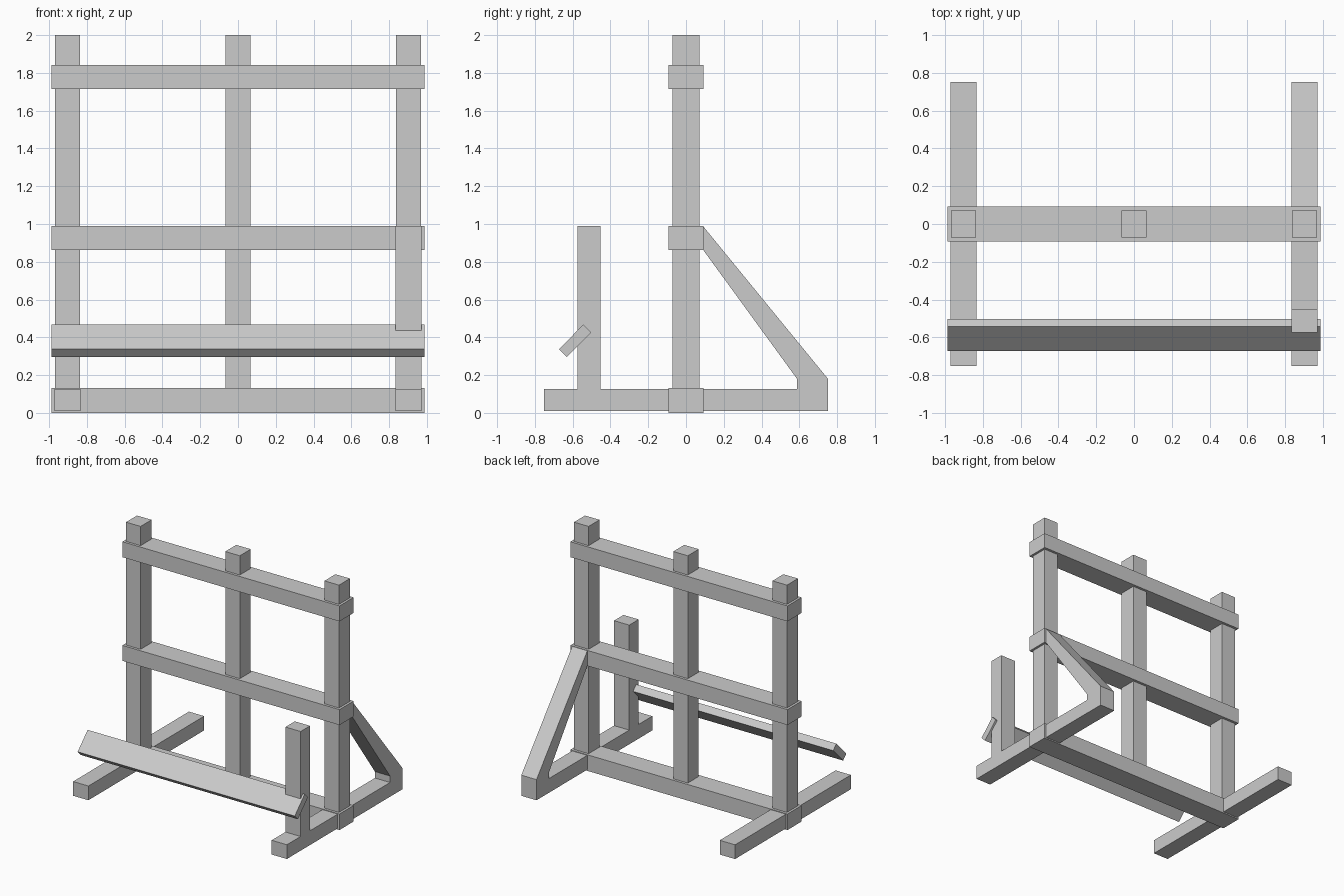
import bpy, bmesh

if "Cube" in bpy.data.objects:
    bpy.data.objects.remove(bpy.data.objects["Cube"])

grey = bpy.data.materials.new("grey_timber")
grey.diffuse_color = (0.6, 0.6, 0.6, 1)
grey.use_nodes = True
grey.node_tree.nodes["Principled BSDF"].inputs["Base Color"].default_value = grey.diffuse_color


def extrude_x(name, profile, x0, x1):
    """Extrude a closed (y, z) profile along x."""
    bm = bmesh.new()
    face = bm.faces.new([bm.verts.new((x0, y, z)) for y, z in profile])
    res = bmesh.ops.extrude_face_region(bm, geom=[face], use_keep_orig=True)
    moved = [v for v in res["geom"] if isinstance(v, bmesh.types.BMVert)]
    bmesh.ops.translate(bm, verts=moved, vec=(x1 - x0, 0, 0))
    bmesh.ops.recalc_face_normals(bm, faces=bm.faces[:])
    me = bpy.data.meshes.new(name)
    bm.to_mesh(me)
    bm.free()
    me.materials.append(grey)
    ob = bpy.data.objects.new(name, me)
    bpy.context.collection.objects.link(ob)
    return ob


def beam(name, x0, x1, y0, y1, z0, z1):
    return extrude_x(name, [(y0, z0), (y1, z0), (y1, z1), (y0, z1)], x0, x1)


# Three upright posts
for side, x in (("left", -0.902), ("middle", 0), ("right", 0.902)):
    beam(side + "_post", x - 0.066, x + 0.066, -0.071, 0.071, 0.01, 2.0)

# Three horizontal rails
for level, z0, z1 in (("bottom", 0, 0.132), ("middle", 0.863, 0.99), ("top", 1.715, 1.842)):
    beam(level + "_rail", -0.987, 0.987, -0.092, 0.092, z0, z1)

# Plain left foot
beam("left_foot", -0.973, -0.834, -0.752, 0.752, 0.01, 0.127)

# Right foot with front stub post and rear diagonal brace in one profile
extrude_x("right_foot_with_brace", [
    (-0.752, 0.01), (0.752, 0.01), (0.752, 0.18), (0.09, 0.989),
    (0.09, 0.864), (0.588, 0.18), (0.588, 0.127), (-0.452, 0.127),
    (-0.452, 0.99), (-0.574, 0.99), (-0.574, 0.127), (-0.752, 0.127)],
    0.833, 0.971)

# Tilted front board
extrude_x("tilted_board", [
    (-0.543, 0.468), (-0.502, 0.426), (-0.631, 0.295), (-0.673, 0.337)],
    -0.987, 0.987)
